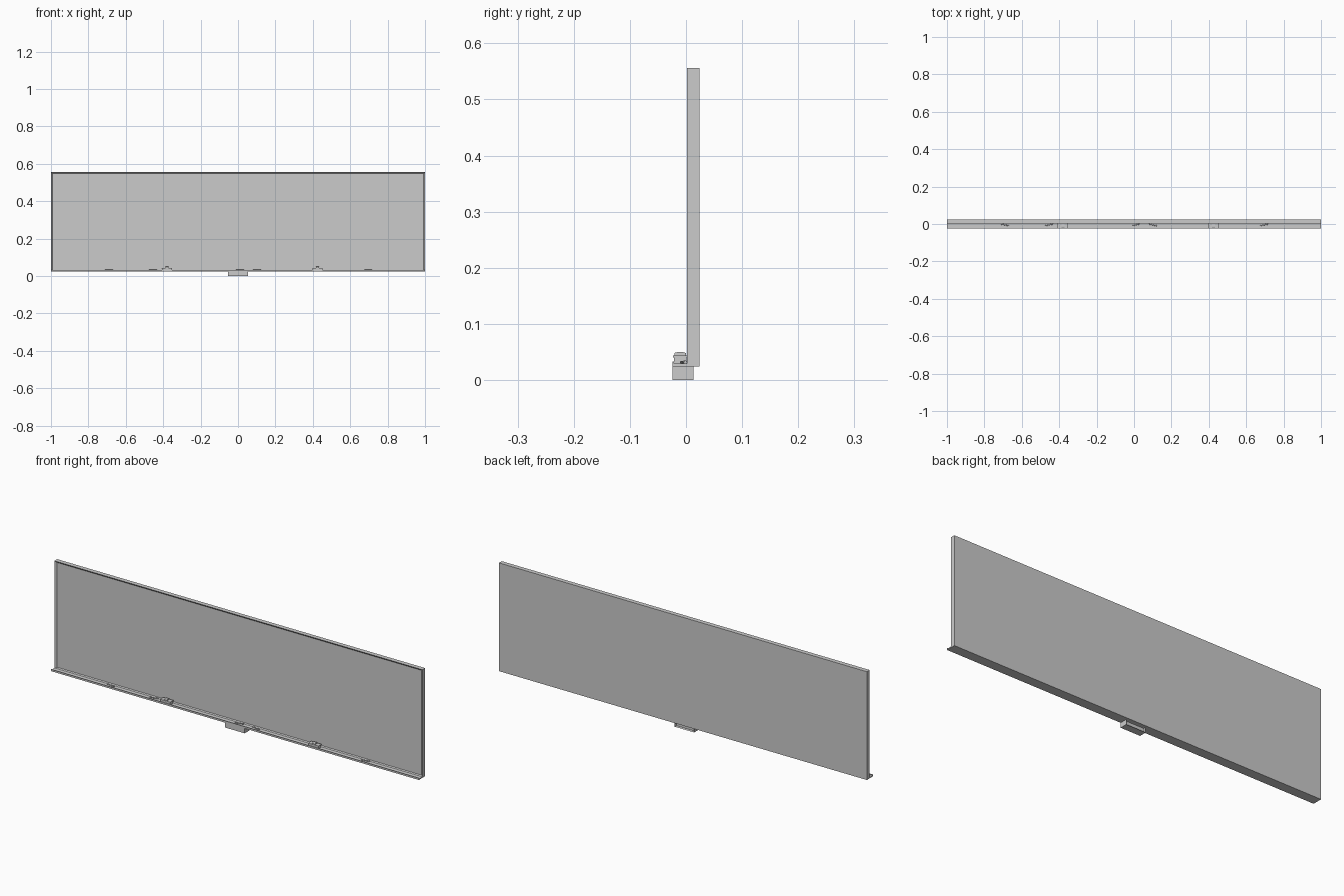
import bpy, bmesh, math
from mathutils import Matrix

cube = bpy.data.objects.get("Cube")
if cube:
    bpy.data.objects.remove(cube)

GREY = (0.6, 0.6, 0.6, 1)
grey = bpy.data.materials.new("plain grey")
grey.use_nodes = True
grey.diffuse_color = GREY
grey.node_tree.nodes["Principled BSDF"].inputs["Base Color"].default_value = GREY


def finish(name, bm):
    mesh = bpy.data.meshes.new(name)
    bmesh.ops.recalc_face_normals(bm, faces=bm.faces)
    bm.to_mesh(mesh)
    bm.free()
    mesh.materials.append(grey)
    obj = bpy.data.objects.new(name, mesh)
    bpy.context.collection.objects.link(obj)
    return obj


def new_box(x, y, z):
    bm = bmesh.new()
    bmesh.ops.create_cube(bm, size=1)
    for v in bm.verts:
        for i, (lo, hi) in enumerate((x, y, z)):
            v.co[i] = hi if v.co[i] > 0 else lo
    return bm


def recess(bm, axis, sign, thickness, depth):
    """Inset the face pointing along an axis and push it inwards."""
    face = max(bm.faces, key=lambda f: f.calc_center_median()[axis] * sign)
    normal = face.normal.copy()
    bmesh.ops.inset_region(bm, faces=[face], thickness=thickness)
    for v in face.verts:
        v.co -= normal * depth


def extrude_profile(name, points, x0, x1):
    """Sweep a closed (y, z) profile along x."""
    bm = bmesh.new()
    face = bm.faces.new([bm.verts.new((x0, y, z)) for y, z in points])
    out = bmesh.ops.extrude_face_region(bm, geom=[face])
    for v in out["geom"]:
        if isinstance(v, bmesh.types.BMVert):
            v.co.x = x1
    return finish(name, bm)


# Framed board with a sunken writing surface
board = new_box((-1, 1), (0.002, 0.024), (0.024, 0.556))
board.normal_update()
recess(board, 1, -1, 0.012, 0.008)
finish("framed_board", board)

# Shallow tray with a raised front lip
extrude_profile("tray", [(0.004, 0.024), (-0.024, 0.024), (-0.024, 0.033),
                         (-0.021, 0.033), (-0.021, 0.029), (0.004, 0.029)], -1, 1)

# Box under the tray, hollow at the back
holder = new_box((-0.053, 0.053), (-0.024, 0.013), (0, 0.025))
holder.normal_update()
recess(holder, 1, 1, 0.003, 0.01)
finish("under_tray_box", holder)

# Erasers: felt pad, wider body and a narrow rounded grip
for label, x in (("right", -0.38), ("left", 0.425)):
    finish(label + "_eraser_pad", new_box((x - 0.026, x + 0.026), (-0.021, 0.001), (0.029, 0.042)))
    finish(label + "_eraser_body", new_box((x - 0.028, x + 0.028), (-0.023, 0.002), (0.04, 0.044)))
    grip = [(-0.0105 + 0.011 * math.cos(a), 0.044 + 0.006 * math.sin(a) ** 0.5)
            for a in (math.pi * i / 8 for i in range(1, 8))]
    extrude_profile(label + "_eraser_grip", [(0, 0.043)] + grip + [(-0.021, 0.043)],
                    x - 0.008, x + 0.008)

# Markers lying at slight angles in the tray
for i, (x, angle) in enumerate(((-0.69, -10), (-0.455, 12), (0.01, 14), (0.1, -12), (0.695, 10))):
    bm = bmesh.new()
    place = Matrix.Translation((x, -0.005, 0.0315)) @ Matrix.Rotation(math.radians(angle), 4, 'Z') \
        @ Matrix.Rotation(math.pi / 2, 4, 'Y')
    for radius, length, shift in ((0.0025, 0.04, 0), (0.003, 0.014, 0.015)):
        bmesh.ops.create_cone(bm, cap_ends=True, segments=12, radius1=radius, radius2=radius,
                              depth=length, matrix=place @ Matrix.Translation((0, 0, shift)))
    marker = finish(f"marker_{i + 1}", bm)
    bpy.ops.object.select_all(action='DESELECT')
    marker.select_set(True)
    bpy.context.view_layer.objects.active = marker
    bpy.ops.object.shade_smooth_by_angle()
